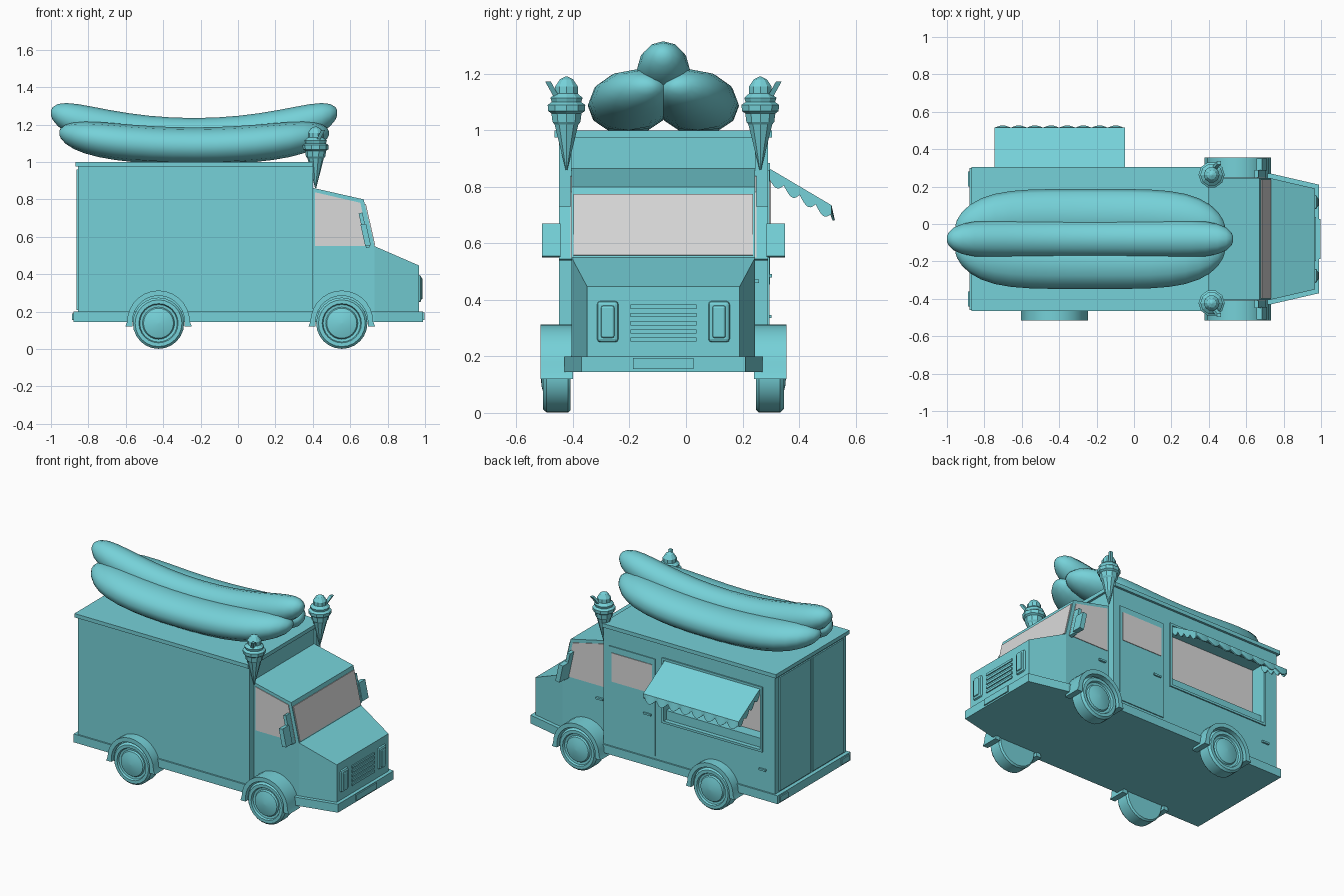
import bpy, bmesh, math
from mathutils import Vector, Matrix

cube = bpy.data.objects.get("Cube")
if cube:
    bpy.data.objects.remove(cube, do_unlink=True)

CY = -0.08  # centre line of the vehicle
SIDES = ((-1, "right"), (1, "left"))


def material(name, rgb):
    m = bpy.data.materials.new(name)
    m.use_nodes = True
    m.diffuse_color = (*rgb, 1)
    m.node_tree.nodes["Principled BSDF"].inputs["Base Color"].default_value = (*rgb, 1)
    return m


TEAL = material("teal", (0.18, 0.64, 0.69))
GLASS = material("pale grey glass", (0.7, 0.7, 0.7))


def finish(name, bm, mat, smooth=None):
    bmesh.ops.recalc_face_normals(bm, faces=bm.faces)
    me = bpy.data.meshes.new(name)
    bm.to_mesh(me)
    bm.free()
    me.materials.append(mat)
    if smooth:
        me.shade_smooth()
        me.set_sharp_from_angle(angle=math.radians(smooth))
    ob = bpy.data.objects.new(name, me)
    bpy.context.collection.objects.link(ob)
    return ob


def loft(name, a, b, mat=TEAL, smooth=None):
    """Solid between two matching polygons."""
    bm = bmesh.new()
    va, vb = [[bm.verts.new(p) for p in ring] for ring in (a, b)]
    bm.faces.new(va)
    bm.faces.new(vb)
    for i in range(len(va)):
        j = (i + 1) % len(va)
        bm.faces.new((va[i], va[j], vb[j], vb[i]))
    return finish(name, bm, mat, smooth)


def box(name, x0, x1, y0, y1, z0, z1, mat=TEAL, bevel=0):
    ring = [(x0, y0), (x1, y0), (x1, y1), (x0, y1)]
    ob = loft(name, [(*p, z0) for p in ring], [(*p, z1) for p in ring], mat)
    if bevel:
        mod = ob.modifiers.new("bevel", 'BEVEL')
        mod.width, mod.segments = bevel, 2
    return ob


def slab(name, pts, y0, y1, mat=TEAL, smooth=None):
    """Side profile in x, z pulled across y."""
    return loft(name, [(x, y0, z) for x, z in pts], [(x, y1, z) for x, z in pts], mat, smooth)


def rings(name, loops, smooth):
    """Skin a row of closed loops, then cap both ends."""
    bm = bmesh.new()
    vs = [[bm.verts.new(p) for p in loop] for loop in loops]
    n = len(vs[0])
    for a, b in zip(vs, vs[1:]):
        for i in range(n):
            bm.faces.new((a[i], a[(i + 1) % n], b[(i + 1) % n], b[i]))
    bm.faces.new(vs[0])
    bm.faces.new(vs[-1])
    return finish(name, bm, TEAL, smooth)


def lathe(name, profile, matrix, n, smooth=None):
    turn = [2 * math.pi * i / n for i in range(n)]
    return rings(name, [[matrix @ Vector((r * math.cos(a), r * math.sin(a), h)) for a in turn]
                        for r, h in profile], smooth)


def sheet(name, rows):
    """Thin cloth from rows of points."""
    bm = bmesh.new()
    vs = [[bm.verts.new(p) for p in row] for row in rows]
    for a, b in zip(vs, vs[1:]):
        for i in range(len(a) - 1):
            bm.faces.new((a[i], a[i + 1], b[i + 1], b[i]))
    ob = finish(name, bm, TEAL)
    ob.modifiers.new("thickness", 'SOLIDIFY').thickness = 0.008


# Cargo body, open on its left side for the serving hatch
BL, BR, HY = CY + 0.37, CY - 0.37, 0.19
box("body_core", -0.855, 0.385, BR, HY, 0.15, 0.98)
box("hatch_wall_below", -0.855, 0.385, HY, BL, 0.15, 0.47)
box("hatch_wall_above", -0.855, 0.385, HY, BL, 0.87, 0.98)
box("hatch_wall_rear", -0.855, -0.75, HY, BL, 0.47, 0.87)
box("hatch_wall_front", -0.045, 0.385, HY, BL, 0.47, 0.87)
box("hatch_glass", -0.75, -0.045, HY, HY + 0.005, 0.53, 0.87, GLASS)
box("hatch_counter", -0.75, -0.045, HY, BL - 0.02, 0.47, 0.53)
box("roof_lip", -0.87, 0.4, CY - 0.385, CY + 0.385, 0.975, 1.0)
for s, side in SIDES:
    y = sorted((CY + s * 0.325, CY + s * 0.37))
    box(f"{side}_front_post", 0.385, 0.4, *y, 0.2, 0.975)
    # Rear doors and bumper lights
    y = sorted((CY + s * 0.012, CY + s * 0.335))
    box(f"{side}_rear_door", -0.864, -0.855, *y, 0.21, 0.96)
    y = sorted((CY + s * 0.28, CY + s * 0.36))
    box(f"{side}_rear_light", -0.888, -0.875, *y, 0.155, 0.19)

# Hatch frame and left side door
for x0, x1, z0, z1 in ((-0.765, -0.03, 0.455, 0.47), (-0.765, -0.03, 0.87, 0.885),
                       (-0.765, -0.75, 0.47, 0.87), (-0.045, -0.03, 0.47, 0.87)):
    box("hatch_frame", x0, x1, BL, BL + 0.008, z0, z1)
box("side_door", 0.02, 0.355, BL, BL + 0.006, 0.22, 0.86)
box("side_door_glass", 0.04, 0.335, BL, BL + 0.01, 0.63, 0.82, GLASS)
box("side_door_handle", 0.045, 0.1, BL, BL + 0.015, 0.48, 0.492)
box("rear_lock", -0.79, -0.74, BL, BL + 0.012, 0.335, 0.347)

# Skirt and bumper running round the base
half = [(-0.88, 0.38), (0.4, 0.38), (0.4, 0.35), (0.73, 0.35), (0.99, 0.29)]
plan = [(x, CY + w) for x, w in half] + [(x, CY - w) for x, w in reversed(half)]
loft("skirt", [(*p, 0.145) for p in plan], [(*p, 0.2) for p in plan])
box("number_plate", 0.99, 0.998, CY - 0.107, CY + 0.107, 0.155, 0.195)

# Cab and tapered nose
W = 0.325
slab("cab", [(0.385, 0.15), (0.73, 0.15), (0.73, 0.55), (0.672, 0.8), (0.385, 0.865)], CY - W, CY + W)


def nose_ring(x, top, w):
    return [(x, CY - w, 0.15), (x, CY + w, 0.15), (x, CY + w, top), (x, CY - w, top)]


loft("nose", nose_ring(0.73, 0.55, W), nose_ring(0.967, 0.447, 0.27))
slab("windshield", [(0.684, 0.775), (0.733, 0.558), (0.725, 0.556), (0.676, 0.773)],
     CY - 0.318, CY + 0.318, GLASS)
for s, side in SIDES:
    y = CY + s * W
    slab(f"{side}_cab_glass", [(0.413, 0.55), (0.705, 0.55), (0.654, 0.782), (0.413, 0.838)],
         y, y + s * 0.004, GLASS)
    # Mirror on a leaning bracket
    slab(f"{side}_mirror_bracket", [(0.685, 0.54), (0.705, 0.545), (0.665, 0.73), (0.645, 0.725)],
         y, y + s * 0.045)
    slab(f"{side}_mirror", [(0.68, 0.55), (0.71, 0.555), (0.685, 0.67), (0.655, 0.665)],
         y + s * 0.04, y + s * 0.105)
    # Headlight with a raised rim
    yc = CY + s * 0.197
    box(f"{side}_headlight_rim", 0.955, 0.98, yc - 0.038, yc + 0.038, 0.25, 0.396, bevel=0.012)
    box(f"{side}_headlight", 0.96, 0.987, yc - 0.024, yc + 0.024, 0.265, 0.38, bevel=0.008)
box("left_cab_handle", 0.43, 0.48, CY + W, CY + W + 0.014, 0.46, 0.472)
for i in range(5):
    z = 0.252 + i * 0.029
    box(f"grille_bar_{i + 1}", 0.96, 0.974, CY - 0.117, CY + 0.117, z, z + 0.015)

# Wheels and arched fenders
tyre = [(0.128, 0), (0.137, 0.01), (0.137, 0.085), (0.125, 0.098), (0.105, 0.098),
        (0.1, 0.085), (0.086, 0.083), (0.08, 0.093), (0.045, 0.103), (0.003, 0.107)]
arc = [math.pi * i / 14 for i in range(15)]
for x, place in ((-0.425, "rear"), (0.555, "front")):
    arch = [(x + 0.178, 0.12)]
    arch += [(x + 0.168 * math.cos(a), 0.145 + 0.168 * math.sin(a)) for a in arc]
    arch += [(x - 0.178, 0.12), (x - 0.14, 0.12)]
    arch += [(x - 0.14 * math.cos(a), 0.145 + 0.14 * math.sin(a)) for a in arc]
    arch += [(x + 0.14, 0.12)]
    for s, side in SIDES:
        spin = Matrix.Translation((x, CY + s * 0.328, 0.138)) @ Matrix.Rotation(-s * math.pi / 2, 4, 'X')
        lathe(f"{place}_{side}_wheel", tyre, spin, 24, 35)
        slab(f"{place}_{side}_fender", arch, CY + s * 0.32, CY + s * 0.435, smooth=30)

# Awning with scalloped front and side valances
X0, X1, Y0, Y1, ZT, ZB = -0.745, -0.055, BL, 0.515, 0.868, 0.735
steps = [i / 48 for i in range(49)]


def wave(t, n):
    return abs(math.sin(math.pi * n * t))


xs = [X0 + (X1 - X0) * t for t in steps]
sheet("awning", [[(x, Y0, ZT) for x in xs], [(x, Y1, ZB) for x in xs],
                 [(x, Y1 + 0.012 * wave(t, 8), 0.712 - 0.03 * wave(t, 8)) for x, t in zip(xs, steps)]])
for x in (X0, X1):
    top = [(x, Y0 + (Y1 - Y0) * t, ZT + (ZB - ZT) * t) for t in steps]
    low = [(px, py, pz - 0.03 - 0.025 * wave(t, 4)) for (px, py, pz), t in zip(top, steps)]
    sheet("awning_side_valance", [top, low])


# Rooftop hot dog: bent sausage between two bun halves
def sausage_shape(name, length, power, ry, rz, mid, rise, off, pinch, floor):
    loops = []
    for k in range(21):
        t = -0.998 * math.cos(math.pi * k / 20)
        f = math.sqrt(1 - abs(t) ** power)
        cy, cz = CY + off * (1 - pinch * t ** 4), mid + rise * t * t
        loops.append([(-0.235 + length * t, cy + ry * f * math.cos(a),
                       max(floor, cz + rz * f * math.sin(a)))
                      for a in (math.pi * i / 6 for i in range(12))])
    rings(name, loops, 60)


sausage_shape("sausage", 0.767, 9, 0.1, 0.097, 1.138, 0.125, 0, 0, 1.0)
for s, side in SIDES:
    sausage_shape(f"{side}_bun_half", 0.722, 6, 0.142, 0.1, 1.085, 0.07, s * 0.125, 0.55, 1.0)

# Ice cream cones on the front roof corners
cone = [(0.003, 0.86), (0.044, 1.02), (0.052, 1.03), (0.056, 1.06), (0.068, 1.068), (0.07, 1.09),
        (0.055, 1.1), (0.06, 1.115), (0.042, 1.13), (0.042, 1.155), (0.025, 1.18), (0.004, 1.19)]
for s, side in SIDES:
    y = CY + s * 0.343
    lathe(f"{side}_ice_cream_cone", cone, Matrix.Translation((0.415, y, 0)), 10)
    base = [(0.42 + dx, y + s * 0.025 + dy, 1.1)
            for dx, dy in ((-0.01, -0.01), (0.01, -0.01), (0.01, 0.01), (-0.01, 0.01))]
    loft(f"{side}_wafer_stick", base, [(px + 0.035, py + s * 0.04, 1.172) for px, py, _ in base])
